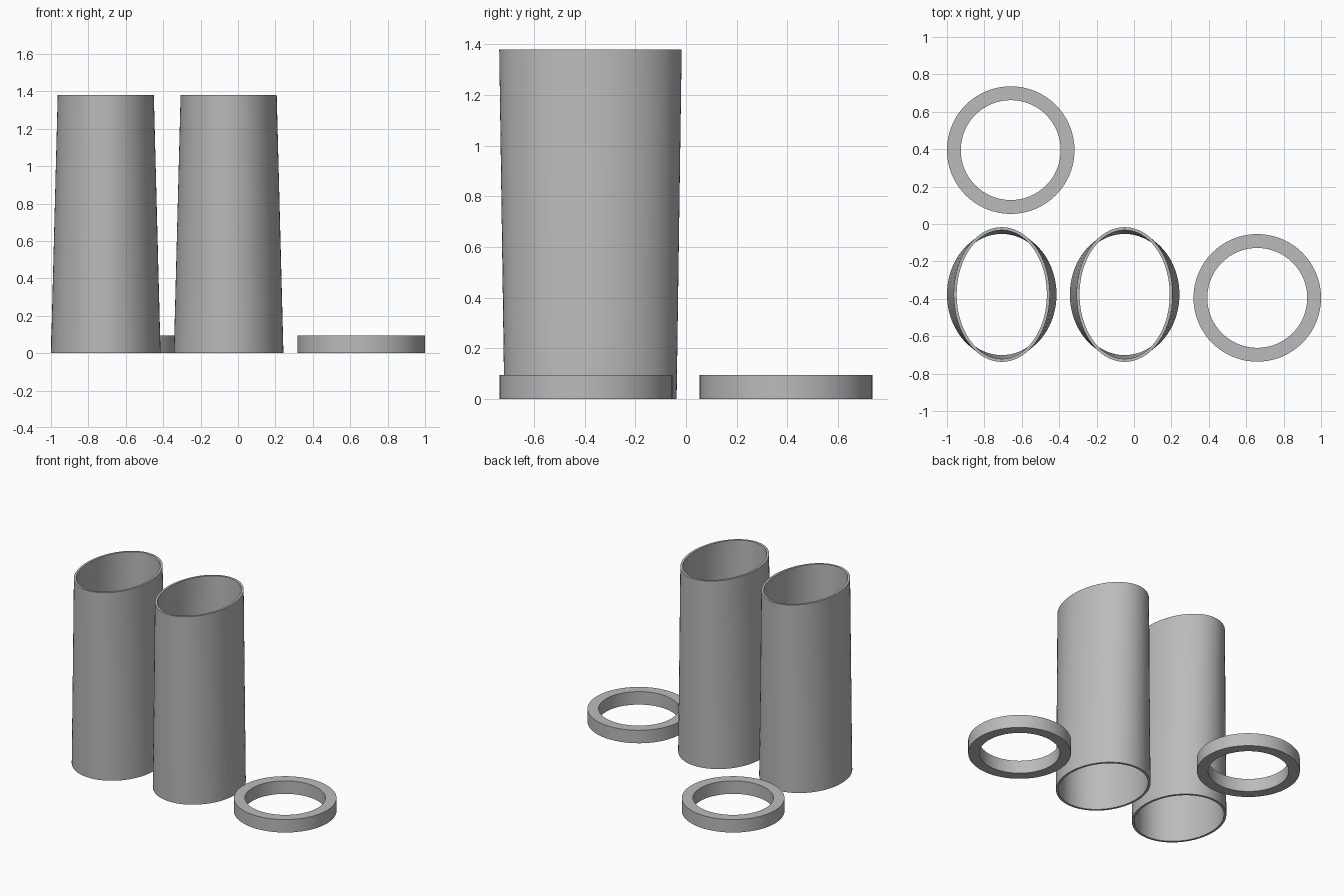
import bpy, bmesh, math

if "Cube" in bpy.data.objects:
    bpy.data.objects.remove(bpy.data.objects["Cube"])

grey = bpy.data.materials.new("grey")
grey.diffuse_color = (0.5, 0.5, 0.5, 1)
grey.use_nodes = True
grey.node_tree.nodes["Principled BSDF"].inputs["Base Color"].default_value = grey.diffuse_color
SEGMENTS = 96


def hollow_loft(name, center, loops):
    """Skin closed elliptical loops (rx, ry, z), joining the last to the first."""
    bm = bmesh.new()
    rings = []
    for rx, ry, z in loops:
        rings.append([bm.verts.new((rx * math.cos(2 * math.pi * i / SEGMENTS),
                                    ry * math.sin(2 * math.pi * i / SEGMENTS), z))
                      for i in range(SEGMENTS)])
    for k, lower in enumerate(rings):
        upper = rings[(k + 1) % len(rings)]
        for i in range(SEGMENTS):
            j = (i + 1) % SEGMENTS
            bm.faces.new((lower[i], lower[j], upper[j], upper[i]))
    bmesh.ops.recalc_face_normals(bm, faces=bm.faces)
    mesh = bpy.data.meshes.new(name)
    bm.to_mesh(mesh)
    bm.free()
    mesh.materials.append(grey)
    obj = bpy.data.objects.new(name, mesh)
    obj.location = (*center, 0)
    bpy.context.collection.objects.link(obj)
    bpy.ops.object.select_all(action='DESELECT')
    obj.select_set(True)
    bpy.context.view_layer.objects.active = obj
    bpy.ops.object.shade_smooth_by_angle(angle=math.radians(30))
    return obj


# Open oval sleeves: wide base changing to a narrower, deeper top
WALL = 0.016
HEIGHT = 1.38
sleeve = [(0.293, 0.34, 0), (0.257, 0.36, HEIGHT),
          (0.257 - WALL, 0.36 - WALL, HEIGHT), (0.293 - WALL, 0.34 - WALL, 0)]
for name, x in (("left_sleeve", -0.707), ("middle_sleeve", -0.05)):
    hollow_loft(name, (x, -0.377), sleeve)

# Flat collar rings
collar = [(0.341, 0.341, 0), (0.341, 0.341, 0.095),
          (0.267, 0.267, 0.095), (0.267, 0.267, 0)]
for name, center in (("right_ring", (0.659, -0.395)), ("back_ring", (-0.659, 0.395))):
    hollow_loft(name, center, collar)
